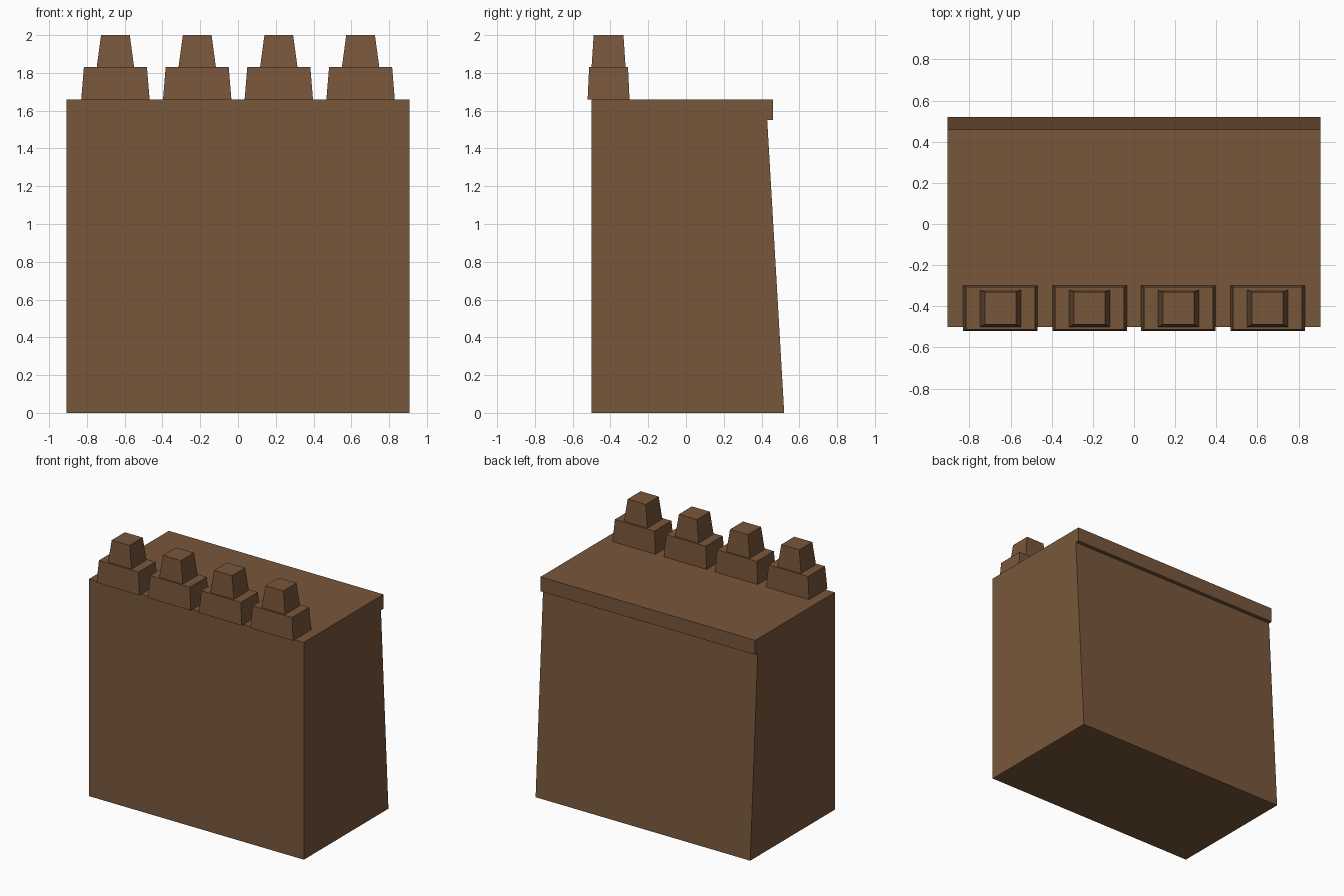
import bpy, bmesh

if "Cube" in bpy.data.objects:
    bpy.data.objects.remove(bpy.data.objects["Cube"])

brown = bpy.data.materials.new("brown_stone")
brown.diffuse_color = (0.19, 0.095, 0.044, 1)
brown.use_nodes = True
brown.node_tree.nodes["Principled BSDF"].inputs["Base Color"].default_value = brown.diffuse_color


def finish(name, bm):
    bmesh.ops.recalc_face_normals(bm, faces=bm.faces)
    mesh = bpy.data.meshes.new(name)
    bm.to_mesh(mesh)
    bm.free()
    mesh.materials.append(brown)
    obj = bpy.data.objects.new(name, mesh)
    bpy.context.collection.objects.link(obj)
    return obj


def tapered_block(name, x, y, z0, z1, base, top):
    """Block whose base and top are (half width, half depth)."""
    bm = bmesh.new()
    rings = []
    for z, (hx, hy) in ((z0, base), (z1, top)):
        rings.append([bm.verts.new((x + sx * hx, y + sy * hy, z))
                      for sx, sy in ((-1, -1), (1, -1), (1, 1), (-1, 1))])
    for ring in rings:
        bm.faces.new(ring)
    for i in range(4):
        j = (i + 1) % 4
        bm.faces.new((rings[0][i], rings[0][j], rings[1][j], rings[1][i]))
    return finish(name, bm)


# Wall: side profile (y, z) with sloping back and overhanging ledge, extruded along x
profile = [(-0.50, 0), (0.52, 0), (0.43, 1.55), (0.46, 1.55), (0.46, 1.66), (-0.50, 1.66)]
half_width = 0.907
bm = bmesh.new()
face = bm.faces.new([bm.verts.new((-half_width, y, z)) for y, z in profile])
side = bmesh.ops.extrude_face_region(bm, geom=[face])
bmesh.ops.translate(bm, vec=(2 * half_width, 0, 0),
                    verts=[g for g in side["geom"] if isinstance(g, bmesh.types.BMVert)])
finish("wall", bm)

# Stepped battlements along the front edge
for i, x in enumerate((-0.649, -0.216, 0.216, 0.649), 1):
    tapered_block(f"battlement_base_{i}", x, -0.41, 1.66, 1.83, (0.181, 0.111), (0.167, 0.103))
    tapered_block(f"battlement_cap_{i}", x, -0.41, 1.83, 2.0, (0.099, 0.09), (0.076, 0.079))
